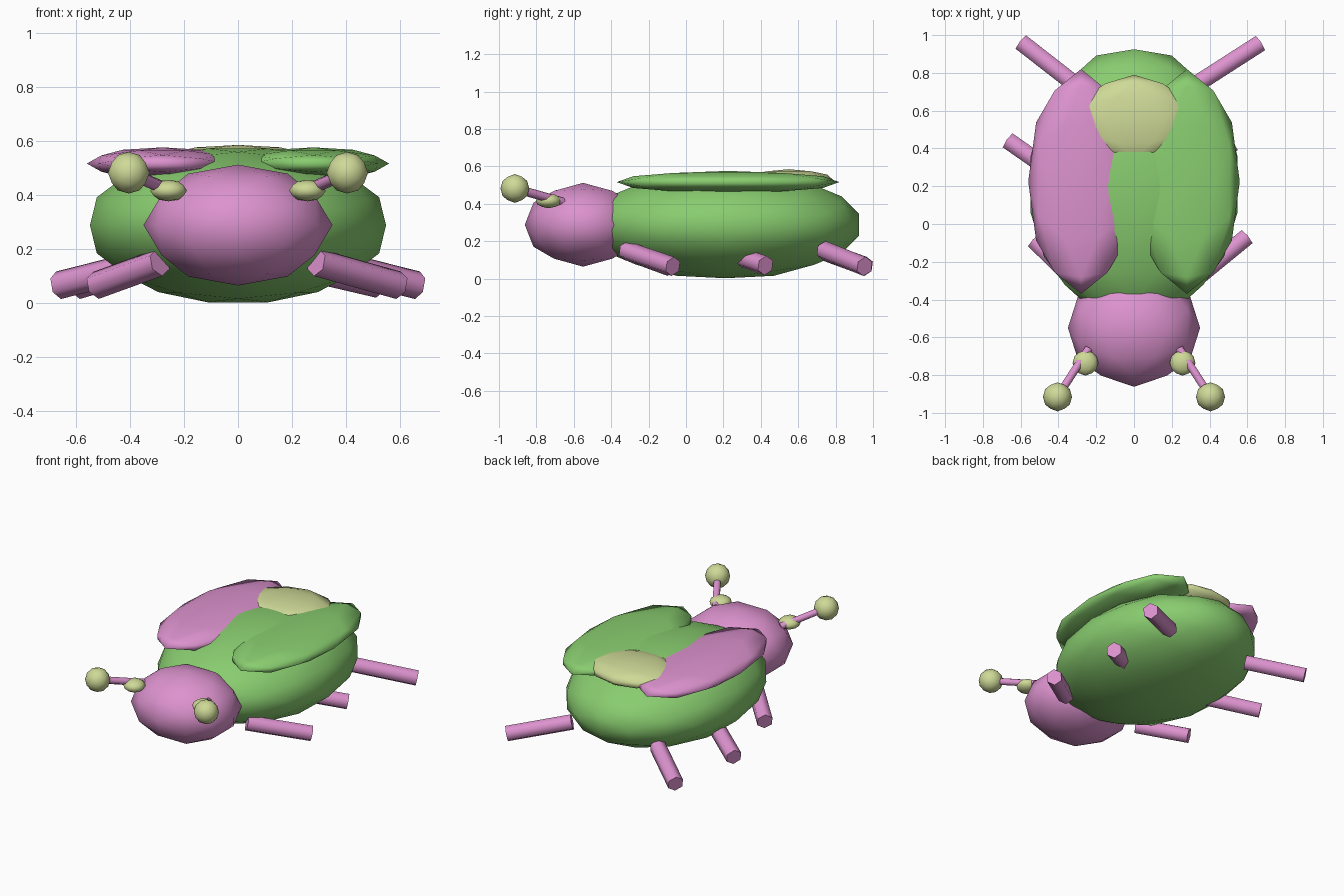
import bpy, bmesh, math
from mathutils import Vector

if "Cube" in bpy.data.objects:
    bpy.data.objects.remove(bpy.data.objects["Cube"])


def material(name, color):
    m = bpy.data.materials.new(name)
    m.diffuse_color = (*color, 1)
    m.use_nodes = True
    m.node_tree.nodes["Principled BSDF"].inputs["Base Color"].default_value = m.diffuse_color
    return m


GREEN = material("leaf green", (0.25, 0.61, 0.16))
PINK = material("orchid pink", (0.72, 0.29, 0.62))
YELLOW = material("pale yellow", (0.62, 0.70, 0.31))


def add_object(name, bm, mat):
    bmesh.ops.recalc_face_normals(bm, faces=bm.faces)
    mesh = bpy.data.meshes.new(name)
    bm.to_mesh(mesh)
    bm.free()
    mesh.materials.append(mat)
    obj = bpy.data.objects.new(name, mesh)
    bpy.context.collection.objects.link(obj)
    return obj


def ellipsoid(name, center, radii, mat, cuts=1):
    """Axis-aligned icosahedron, subdivided and pushed out to a sphere."""
    t = (1 + math.sqrt(5)) / 2
    ico = bmesh.new()
    for a in (-1, 1):
        for b in (-t, t):
            for co in ((a, 0, b), (0, b, a), (b, a, 0)):
                ico.verts.new(co)
    bmesh.ops.convex_hull(ico, input=ico.verts[:])
    bmesh.ops.subdivide_edges(ico, edges=ico.edges[:], cuts=cuts, use_grid_fill=True)
    points = [v.co.normalized() for v in ico.verts]
    ico.free()
    bm = bmesh.new()
    for p in points:
        bm.verts.new(p)
    bmesh.ops.convex_hull(bm, input=bm.verts[:])
    for f in bm.faces:
        f.smooth = True
    for v in bm.verts:
        v.co = Vector(center) + Vector(p * r for p, r in zip(v.co, radii))
    return add_object(name, bm, mat)


def rod(name, start, end, radius, mat, sides=6):
    """Straight rod between two points, smooth sides with flat caps."""
    start, end = Vector(start), Vector(end)
    axis = end - start
    bm = bmesh.new()
    bmesh.ops.create_cone(bm, cap_ends=True, segments=sides, radius1=radius,
                          radius2=radius, depth=axis.length)
    for f in bm.faces:
        f.smooth = abs(f.normal.z) < 0.5
    rot = axis.to_track_quat('Z', 'Y')
    for v in bm.verts:
        v.co = rot @ v.co + (start + end) / 2
    return add_object(name, bm, mat)


# Body, head and back spot
ellipsoid("body", (0, 0.21, 0.287), (0.56, 0.73, 0.291), GREEN, cuts=2)
ellipsoid("head", (0, -0.55, 0.288), (0.35, 0.312, 0.224), PINK)
ellipsoid("back_spot", (0, 0.55, 0.525), (0.30, 0.24, 0.06), YELLOW)

# Wings, eyes and antennae on both sides
for side, s, wing_color in (("left", -1, PINK), ("right", 1, GREEN)):
    ellipsoid(side + "_wing", (s * 0.28, 0.225, 0.516), (0.28, 0.595, 0.06), wing_color)
    ellipsoid(side + "_eye", (s * 0.257, -0.735, 0.416), (0.068, 0.068, 0.04), YELLOW)
    rod(side + "_antenna", (s * 0.24, -0.66, 0.41), (s * 0.405, -0.915, 0.482), 0.024, PINK)
    ellipsoid(side + "_antenna_tip", (s * 0.405, -0.915, 0.482), (0.077,) * 3, YELLOW)

# Legs, each with its own reach
legs = {
    "right_front_leg": ((0.29, -0.32, 0.15), (0.595, -0.07, 0.065)),
    "right_middle_leg": ((0.22, 0.22, 0.14), (0.52, 0.425, 0.07)),
    "right_back_leg": ((0.33, 0.74, 0.15), (0.665, 0.955, 0.065)),
    "left_front_leg": ((-0.29, -0.32, 0.15), (-0.525, -0.09, 0.065)),
    "left_middle_leg": ((-0.35, 0.22, 0.145), (-0.665, 0.44, 0.065)),
    "left_back_leg": ((-0.30, 0.73, 0.15), (-0.595, 0.96, 0.065)),
}
for name, (hip, foot) in legs.items():
    rod(name, hip, foot, 0.052, PINK)
